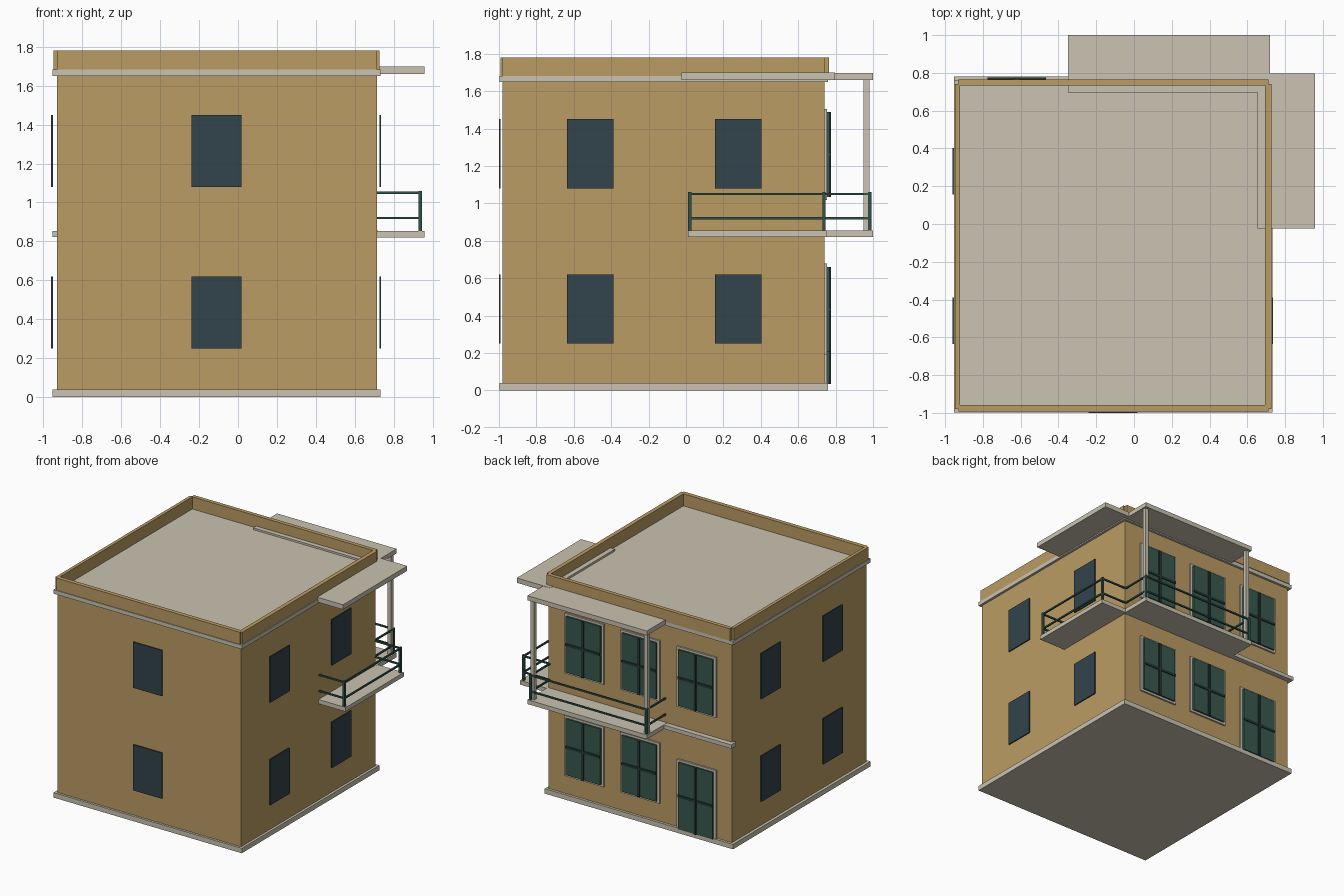
import bpy

if "Cube" in bpy.data.objects:
    bpy.data.objects.remove(bpy.data.objects["Cube"])


def srgb(r, g, b):
    def lin(c):
        c /= 255
        return c / 12.92 if c <= 0.04045 else ((c + 0.055) / 1.055) ** 2.4
    return (lin(r), lin(g), lin(b), 1.0)


def material(name, rgb):
    m = bpy.data.materials.new(name)
    m.diffuse_color = srgb(*rgb)
    m.use_nodes = True
    m.node_tree.nodes["Principled BSDF"].inputs["Base Color"].default_value = m.diffuse_color
    return m


WALL = material("tan wall", (187, 156, 99))
STONE = material("pale stone", (202, 195, 178))
GLASS = material("dark blue glass", (50, 68, 76))
GREEN = material("shutter green", (56, 88, 78))
RAIL = material("railing green", (47, 82, 72))
DARK = material("dark bars", (36, 54, 54))


def box(name, x, y, z, mat):
    """Box from (min, max) pairs along each axis."""
    corners = [(a, b, c) for a in x for b in y for c in z]
    faces = [(0, 1, 3, 2), (4, 6, 7, 5), (0, 4, 5, 1),
             (2, 3, 7, 6), (0, 2, 6, 4), (1, 5, 7, 3)]
    me = bpy.data.meshes.new(name)
    me.from_pydata(corners, [], faces)
    me.materials.append(mat)
    ob = bpy.data.objects.new(name, me)
    bpy.context.collection.objects.link(ob)
    return ob


X0, X1, Y0, Y1 = -0.93, 0.713, -0.98, 0.74

# Main body, plinth and roof slab
box("body", (X0, X1), (Y0, Y1), (0.04, 1.65), WALL)
box("plinth", (-0.953, 0.733), (-0.998, 0.76), (0, 0.04), STONE)
box("roof_slab", (-0.953, 0.733), (-0.998, 0.76), (1.65, 1.682), STONE)

# Parapet walls, leaving small notches at the corners
PZ = (1.682, 1.78)
box("parapet_front", (X0, X1), (-0.992, -0.958), PZ, WALL)
box("parapet_back", (X0, X1), (0.733, 0.765), PZ, WALL)
box("parapet_left", (-0.948, -0.922), (Y0, Y1), PZ, WALL)
box("parapet_right", (0.694, 0.727), (Y0, Y1), PZ, WALL)

# Canopies, balcony slabs and floor band
box("canopy_back", (-0.35, 0.72), (0.695, 1.0), (1.66, 1.697), STONE)
box("canopy_side", (0.655, 0.957), (-0.025, 0.797), (1.66, 1.699), STONE)
box("balcony_back", (-0.35, 0.72), (0.7, 1.0), (0.82, 0.855), STONE)
box("balcony_side", (0.66, 0.957), (0.01, 0.755), (0.82, 0.854), STONE)
box("floor_band", (-0.953, 0.715), (0.72, 0.782), (0.822, 0.853), STONE)

# Columns carrying the back canopy
for cx in (-0.325, 0.69):
    box("column", (cx - 0.016, cx + 0.016), (0.948, 0.98), (0.855, 1.66), STONE)

# Plain windows on the front and both sides
for z in ((0.25, 0.62), (1.08, 1.45)):
    box("front_window", (-0.24, 0.018), (-1.0, -0.991), z, GLASS)
    for y in ((-0.635, -0.388), (0.155, 0.403)):
        box("left_window", (-0.96, -0.951), y, z, GLASS)
        box("right_window", (0.726, 0.735), y, z, GLASS)


# Shuttered openings on the back: frame, two leaves and cross bars
def shutters(name, cx, z0, z1, sill):
    box(name + "_frame", (cx - 0.175, cx + 0.175), (0.735, 0.754),
        (z0 - sill, z1 + 0.017), STONE)
    for s in (-1, 1):
        a, b = sorted((cx + s * 0.003, cx + s * 0.155))
        box(name + "_leaf", (a, b), (0.752, 0.768), (z0, z1), GREEN)
    zm = (z0 + z1) / 2
    box(name + "_upright", (cx - 0.01, cx + 0.01), (0.752, 0.776), (z0, z1), DARK)
    box(name + "_crossbar", (cx - 0.155, cx + 0.155), (0.752, 0.775),
        (zm - 0.01, zm + 0.01), DARK)


for cx in (-0.62, -0.115, 0.385):
    shutters("upper_shutter", cx, 1.035, 1.488, 0.017)
    if cx > -0.5:
        shutters("lower_shutter", cx, 0.205, 0.66, 0.017)
shutters("back_door", -0.62, 0.035, 0.575, 0.0)

# Balcony railing: two rails along the edge with posts at the corners
path = [(0.713, 0.02), (0.937, 0.02), (0.937, 0.738), (0.703, 0.738),
        (0.703, 0.982), (-0.335, 0.982), (-0.335, 0.74)]
for (ax, ay), (bx, by) in zip(path, path[1:]):
    for z in (0.92, 1.05):
        r = 0.006
        box("rail", (min(ax, bx) - r, max(ax, bx) + r),
            (min(ay, by) - r, max(ay, by) + r), (z - r, z + r), RAIL)
for i in (1, 2, 4, 5):
    px, py = path[i]
    box("rail_post", (px - 0.009, px + 0.009), (py - 0.009, py + 0.009),
        (0.85, 1.06), RAIL)
